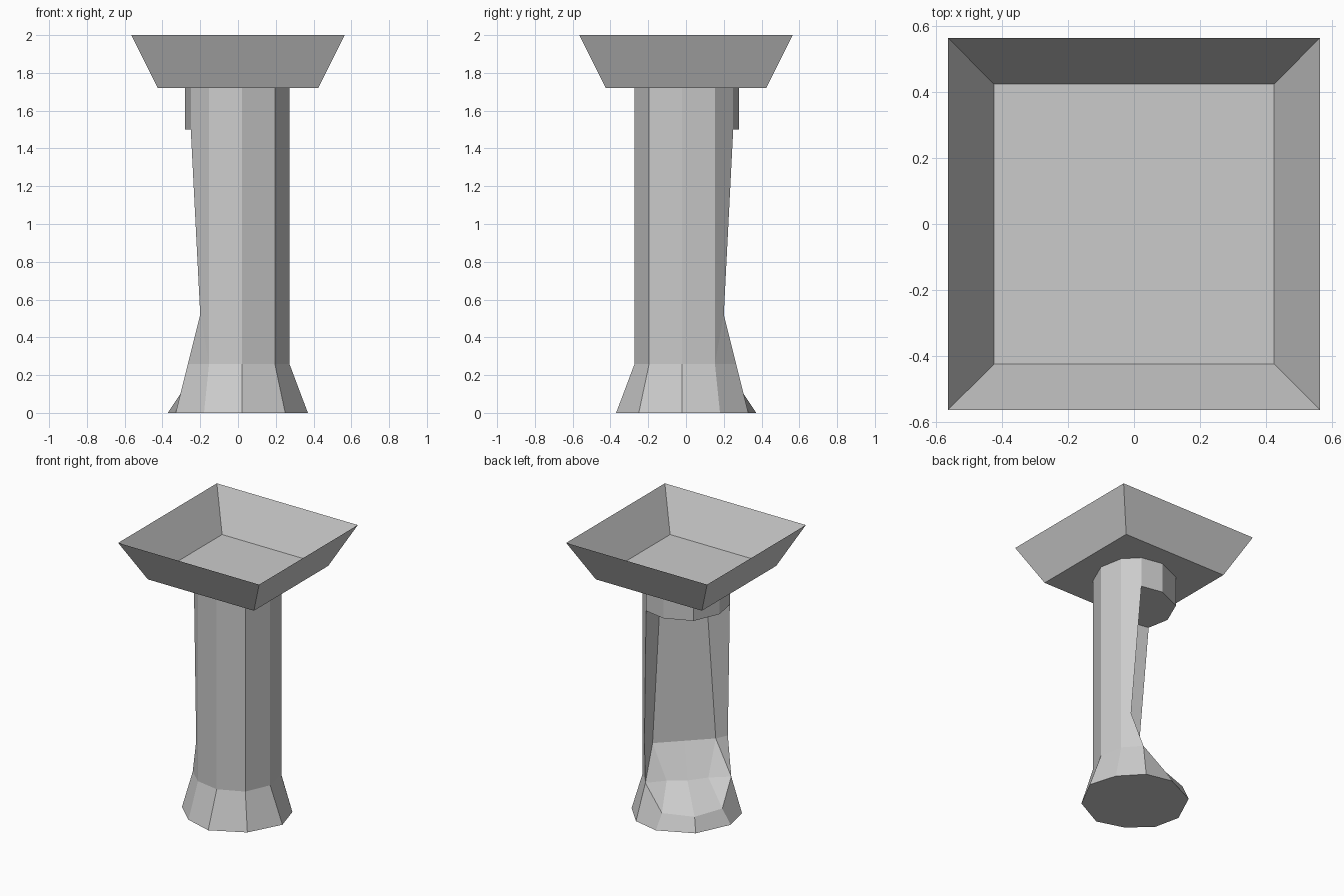
import bpy, bmesh

cube = bpy.data.objects.get("Cube")
if cube:
    bpy.data.objects.remove(cube, do_unlink=True)

stone = bpy.data.materials.new("grey_stone")
stone.use_nodes = True
GREY = (0.6, 0.6, 0.6, 1)
stone.diffuse_color = GREY
stone.node_tree.nodes["Principled BSDF"].inputs["Base Color"].default_value = GREY


def add_object(name, bm):
    mesh = bpy.data.meshes.new(name)
    bm.to_mesh(mesh)
    bm.free()
    mesh.materials.append(stone)
    obj = bpy.data.objects.new(name, mesh)
    bpy.context.collection.objects.link(obj)
    return obj


# Half of the ten-sided outline, from one diagonal corner (a) to the other (f)
shaft = dict(a=(.195, -.195), b=(.02, -.272), c=(-.153, -.24),
             d=(-.25, -.145), e=(-.28, .015), f=(-.2, .2))
foot = dict(a=(.25, -.25), b=(.02, -.37), c=(-.18, -.31),
            d=(-.33, -.17), e=(-.372, .02), f=(-.26, .26))
TOP, COLLAR, FLARE = 1.72, 1.5, .26

points = {}
for key, xy in shaft.items():
    points[key + "_top"] = (*xy, TOP)
    points[key + "_collar"] = (*xy, COLLAR)
    points[key + "_flare"] = (*xy, FLARE)
for key, xy in foot.items():
    points[key + "_foot"] = (*xy, 0)

# Points of the broken-out hollow
points.update(
    d_flare=(-.265, -.14, FLARE),
    notch=(-.2, -.193, .52),
    e_rim=(-.305, .02, .1), f_rim=(-.23, .23, .1),
    panel_top=(-.038, -.18, COLLAR), panel_top_mid=(.07, -.07, COLLAR),
    panel_low=(-.1, -.198, .47), panel_low_mid=(.049, -.049, .47),
    rubble=(-.138, -.059, .25), rubble_mid=(-.04, .04, .24))

half_faces = [
    # flared foot
    "a_foot b_foot b_flare a_flare", "b_foot c_foot c_flare b_flare",
    "c_foot d_foot d_flare c_flare", "d_foot e_foot e_rim d_flare",
    "e_foot f_foot f_rim e_rim",
    "a_foot b_foot c_foot d_foot e_foot f_foot",
    # shaft sides
    "a_flare b_flare b_top a_top", "b_flare c_flare c_top b_top",
    "c_flare d_flare notch", "c_flare notch d_collar d_top c_top",
    # collar
    "d_collar e_collar e_top d_top", "e_collar f_collar f_top e_top",
    "d_collar panel_top panel_top_mid f_collar e_collar",
    # hollow
    "notch panel_low panel_top d_collar",
    "panel_low panel_low_mid panel_top_mid panel_top",
    "panel_low panel_low_mid rubble_mid rubble",
    "notch d_flare panel_low", "d_flare rubble panel_low",
    "d_flare e_rim rubble", "rubble rubble_mid f_rim e_rim",
    # hidden top cap
    "a_top b_top c_top d_top e_top f_top",
]

# Column: build one half and its reflection across the diagonal
bm = bmesh.new()
for mirrored in (False, True):
    verts = {}
    for key, (x, y, z) in points.items():
        verts[key] = bm.verts.new((-y, -x, z) if mirrored else (x, y, z))
    for face in half_faces:
        bm.faces.new([verts[key] for key in face.split()])
bmesh.ops.remove_doubles(bm, verts=bm.verts, dist=.0005)
bmesh.ops.delete(bm, geom=[v for v in bm.verts if not v.link_faces], context="VERTS")
bmesh.ops.recalc_face_normals(bm, faces=bm.faces)
bmesh.ops.dissolve_limit(bm, angle_limit=.01, verts=bm.verts, edges=bm.edges)
add_object("broken_column", bm)

# Basin: thin open square dish with sloping walls
bm = bmesh.new()
rings = [[bm.verts.new((r * sx, r * sy, z)) for sx, sy in ((-1, -1), (1, -1), (1, 1), (-1, 1))]
         for r, z in ((.425, TOP), (.565, 2))]
bm.faces.new(rings[0][::-1])
for i in range(4):
    j = (i + 1) % 4
    bm.faces.new((rings[0][i], rings[0][j], rings[1][j], rings[1][i]))
add_object("square_basin", bm)
